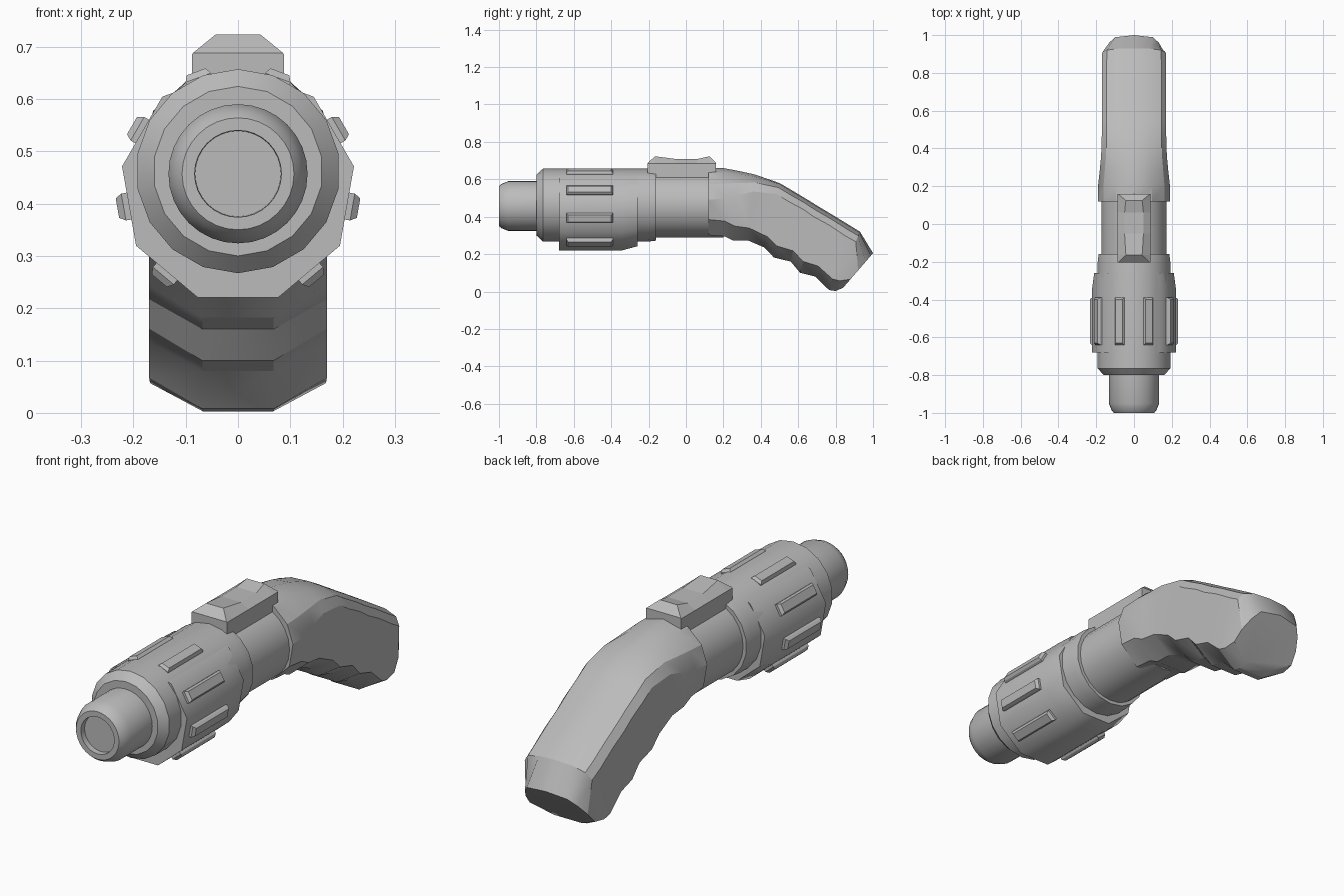
import bpy, bmesh, math
from mathutils import Matrix, Vector

if "Cube" in bpy.data.objects:
    bpy.data.objects.remove(bpy.data.objects["Cube"])

grey = bpy.data.materials.new("plain grey")
grey.diffuse_color = (0.5, 0.5, 0.5, 1)
grey.use_nodes = True
grey.node_tree.nodes["Principled BSDF"].inputs["Base Color"].default_value = grey.diffuse_color


def finish(name, bm, angle=30, smooth=True):
    bmesh.ops.remove_doubles(bm, verts=bm.verts[:], dist=1e-5)
    bmesh.ops.recalc_face_normals(bm, faces=bm.faces[:])
    me = bpy.data.meshes.new(name)
    bm.to_mesh(me)
    bm.free()
    me.materials.append(grey)
    ob = bpy.data.objects.new(name, me)
    bpy.context.collection.objects.link(ob)
    if smooth:
        bpy.ops.object.select_all(action='DESELECT')
        ob.select_set(True)
        bpy.context.view_layer.objects.active = ob
        bpy.ops.object.shade_smooth_by_angle(angle=math.radians(angle))
    return ob


def loft(name, rings, angle=30, smooth=True):
    """Skin a row of closed sections and cap both ends."""
    bm = bmesh.new()
    loops = [[bm.verts.new(p) for p in ring] for ring in rings]
    n = len(loops[0])
    for a, b in zip(loops, loops[1:]):
        for i in range(n):
            j = (i + 1) % n
            bm.faces.new((a[i], a[j], b[j], b[i]))
    bm.faces.new(loops[0])
    bm.faces.new(loops[-1])
    return finish(name, bm, angle, smooth)


def turned(name, profile, sides, cz, angle=35):
    """Round part along y from (y, radius, optional centre shift) points."""
    rings = []
    for y, r, *dz in profile:
        c = cz + (dz[0] if dz else 0)
        rings.append([(r * math.sin(2 * math.pi * i / sides), y,
                       c + r * math.cos(2 * math.pi * i / sides)) for i in range(sides)])
    return loft(name, rings, angle)


# Nozzle with shallow recessed mouth
turned("nozzle", [(-0.975, 0.082), (-1, 0.083), (-1, 0.107), (-0.985, 0.119),
                  (-0.95, 0.133), (-0.76, 0.133)], 32, 0.457)

# Inner barrel with bevelled front
turned("barrel", [(-0.8, 0.162), (-0.765, 0.195), (-0.2, 0.195), (-0.16, 0.19)], 18, 0.462)

# Nine-sided outer sleeve, tapering underneath at the back
turned("sleeve", [(-0.68, 0.225), (-0.34, 0.225), (-0.26, 0.214, 0.011)], 9, 0.432, 42)

# Neck between sleeve and grip
turned("neck", [(-0.2, 0.173), (0.2, 0.173)], 24, 0.461)

# Raised ribs on eight of the nine sleeve faces
for k in range(9):
    if k == 4:
        continue
    a = math.radians(20 + 40 * k)
    turn = Matrix.Rotation(a, 4, 'Y')
    rings = []
    for r, hw, y0, y1 in ((0.19, 0.026, -0.64, -0.39), (0.222, 0.026, -0.64, -0.39),
                          (0.234, 0.019, -0.63, -0.40)):
        rings.append([turn @ Vector(p) + Vector((0, 0, 0.432)) for p in
                      ((-hw, y0, r), (hw, y0, r), (hw, y1, r), (-hw, y1, r))])
    loft("rib_%d" % (k + 1), rings, smooth=False)

# Top block with sloping ends and a slightly dished top
rings = []
for y, top, hw in ((-0.205, 0.688, 0.086), (-0.165, 0.723, 0.043), (-0.05, 0.708, 0.050),
                   (0.06, 0.708, 0.050), (0.125, 0.723, 0.043), (0.16, 0.688, 0.086)):
    rings.append([(-0.088, y, 0.607), (0.088, y, 0.607), (0.088, y, 0.685),
                  (hw, y, top), (-hw, y, top), (-0.088, y, 0.685)])
loft("top_block", rings, smooth=False)

# Bent grip: top point, bottom point, half width, roundness of the section
stations = [
    (0.12, 0.66, 0.12, 0.283, 0.190, 1.0),
    (0.20, 0.66, 0.21, 0.277, 0.190, 0.9),
    (0.29, 0.643, 0.25, 0.262, 0.182, 0.6),
    (0.37, 0.625, 0.33, 0.268, 0.174, 0.3),
    (0.50, 0.58, 0.42, 0.235, 0.170, 0.0),
    (0.56, 0.545, 0.47, 0.182, 0.170, 0.0),
    (0.64, 0.497, 0.56, 0.160, 0.170, 0.0),
    (0.70, 0.460, 0.61, 0.100, 0.170, 0.0),
    (0.78, 0.412, 0.69, 0.080, 0.170, 0.0),
    (0.87, 0.357, 0.765, 0.008, 0.170, 0.0),
    (0.93, 0.320, 0.80, 0.003, 0.168, 0.0)]
round_half = [(0, 1), (0.5, 0.935), (0.85, 0.77), (1, 0.55), (0.9, 0.27), (0.45, 0.05)]
flat_half = [(0, 1), (0.5, 0.985), (0.85, 0.93), (1, 0.83), (1, 0.17), (0.4, 0)]
end_half = [(0, 1), (0.6, 0.93), (0.78, 0.75), (0.92, 0.5), (0.97, 0.25), (0.4, 0)]


def section(ty, tz, by, bz, w, half):
    side = [(x * w, by + (ty - by) * t, bz + (tz - bz) * t) for x, t in half]
    return side + [(-x, y, z) for x, y, z in reversed(side[1:])]


rings = []
for ty, tz, by, bz, w, k in stations:
    half = [(f[0] + (r[0] - f[0]) * k, f[1] + (r[1] - f[1]) * k)
            for f, r in zip(flat_half, round_half)]
    rings.append(section(ty, tz, by, bz, w, half))
rings.append(section(1.0, 0.205, 0.84, 0.02, 0.168, end_half))
loft("grip", rings, 28)
